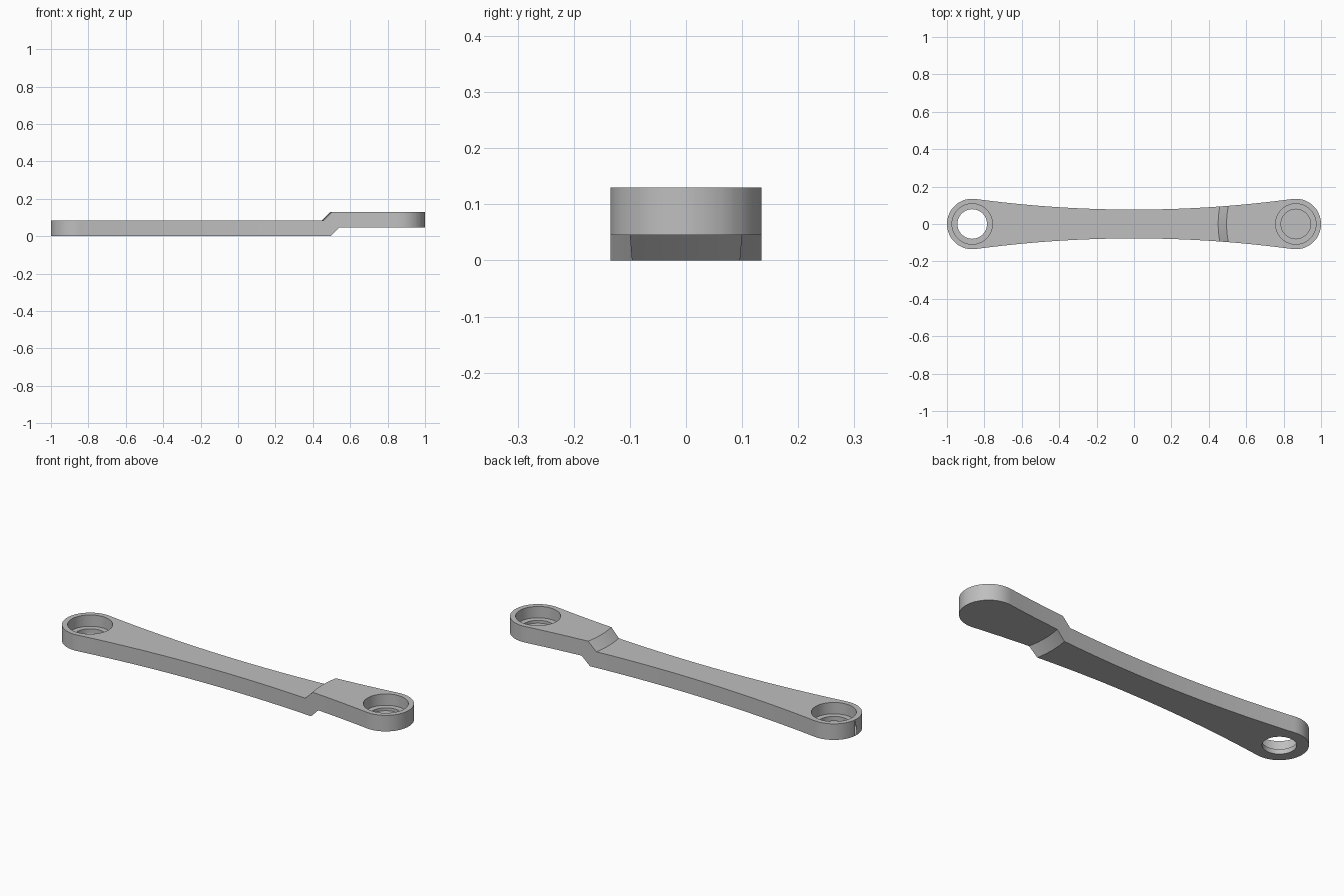
import bpy, bmesh, math

if "Cube" in bpy.data.objects:
    bpy.data.objects.remove(bpy.data.objects["Cube"], do_unlink=True)

END_X, END_R = 0.865, 0.135      # rounded ends
WAIST = 0.077                    # half width at the middle
THICK, RISE = 0.085, 0.045       # plate thickness and step height

metal = bpy.data.materials.new("plain_grey")
metal.use_nodes = True
grey = (0.52, 0.52, 0.52, 1)
metal.diffuse_color = grey
metal.node_tree.nodes["Principled BSDF"].inputs["Base Color"].default_value = grey


def make_object(name, bm):
    bmesh.ops.recalc_face_normals(bm, faces=bm.faces)
    mesh = bpy.data.meshes.new(name)
    bm.to_mesh(mesh)
    bm.free()
    mesh.materials.append(metal)
    obj = bpy.data.objects.new(name, mesh)
    bpy.context.collection.objects.link(obj)
    return obj


def prism(name, points, low, high):
    """Extrude a closed outline from low to high."""
    bm = bmesh.new()
    face = bm.faces.new([bm.verts.new((x, y, low)) for x, y in points])
    top = bmesh.ops.extrude_face_region(bm, geom=[face])["geom"]
    verts = [v for v in top if isinstance(v, bmesh.types.BMVert)]
    bmesh.ops.translate(bm, verts=verts, vec=(0, 0, high - low))
    return make_object(name, bm)


def disc(name, x, radius, low, high, sides=64):
    angles = [math.tau * i / sides for i in range(sides)]
    points = [(x + radius * math.cos(a), radius * math.sin(a)) for a in angles]
    return prism(name, points, low, high)


def stepped_slab():
    """Side profile swept across the width, its step bowed in an arc."""
    ramp = RISE
    bend = THICK * math.tan(math.pi / 8)
    start = 0.45
    # x, z, and whether the point follows the bowed step
    profile = [(-1.2, 0, 0), (start + bend, 0, 1), (start + bend + ramp, RISE, 1),
               (1.2, RISE, 0), (1.2, RISE + THICK, 0),
               (start + ramp, RISE + THICK, 1), (start, THICK, 1), (-1.2, THICK, 0)]
    bm = bmesh.new()
    rows = []
    columns = 24
    for i in range(columns + 1):
        y = -0.2 + 0.4 * i / columns
        rows.append([bm.verts.new((x + bowed * y * y, y, z)) for x, z, bowed in profile])
    for a, b in zip(rows, rows[1:]):
        for j in range(len(profile)):
            k = (j + 1) % len(profile)
            bm.faces.new((a[j], a[k], b[k], b[j]))
    bm.faces.new(rows[0])
    bm.faces.new(rows[-1])
    return make_object("link_arm", bm)


def arm_outline():
    """Two round ends joined tangentially by long concave arcs."""
    neck_r = (END_X**2 + WAIST**2 - END_R**2) / (2 * (END_R - WAIST))
    neck_y = WAIST + neck_r
    tangent = math.atan2(neck_y, -END_X)
    points = []
    steps = 32
    for i in range(steps + 1):
        a = -tangent + 2 * tangent * i / steps
        points.append((END_X + END_R * math.cos(a), END_R * math.sin(a)))
    sweep = math.atan2(END_X, neck_y)
    for i in range(1, steps):
        a = sweep - 2 * sweep * i / steps
        points.append((neck_r * math.sin(a), neck_y - neck_r * math.cos(a)))
    return points + [(-x, -y) for x, y in points]


def boolean(obj, cutter, operation):
    mod = obj.modifiers.new("shape", "BOOLEAN")
    mod.operation = operation
    mod.solver = "EXACT"
    mod.object = cutter
    bpy.context.view_layer.update()
    graph = bpy.context.evaluated_depsgraph_get()
    mesh = bpy.data.meshes.new_from_object(obj.evaluated_get(graph))
    obj.modifiers.clear()
    obj.data = mesh
    bpy.data.objects.remove(cutter, do_unlink=True)


# Arm body
arm = stepped_slab()
boolean(arm, prism("outline_cutter", arm_outline(), -0.2, 0.4), "INTERSECT")

# Counterbored sockets: open at the low end, blind at the raised end
for x, top, floor in ((-END_X, THICK, -0.1), (END_X, THICK + RISE, RISE + 0.01)):
    boolean(arm, disc("socket_cutter", x, 0.108, top - 0.06, top + 0.1), "DIFFERENCE")
    boolean(arm, disc("hole_cutter", x, 0.079, floor, top + 0.1), "DIFFERENCE")

# Smooth round walls, crisp edges
bpy.ops.object.select_all(action="DESELECT")
arm.select_set(True)
bpy.context.view_layer.objects.active = arm
bpy.ops.object.shade_smooth_by_angle(angle=math.radians(30))
